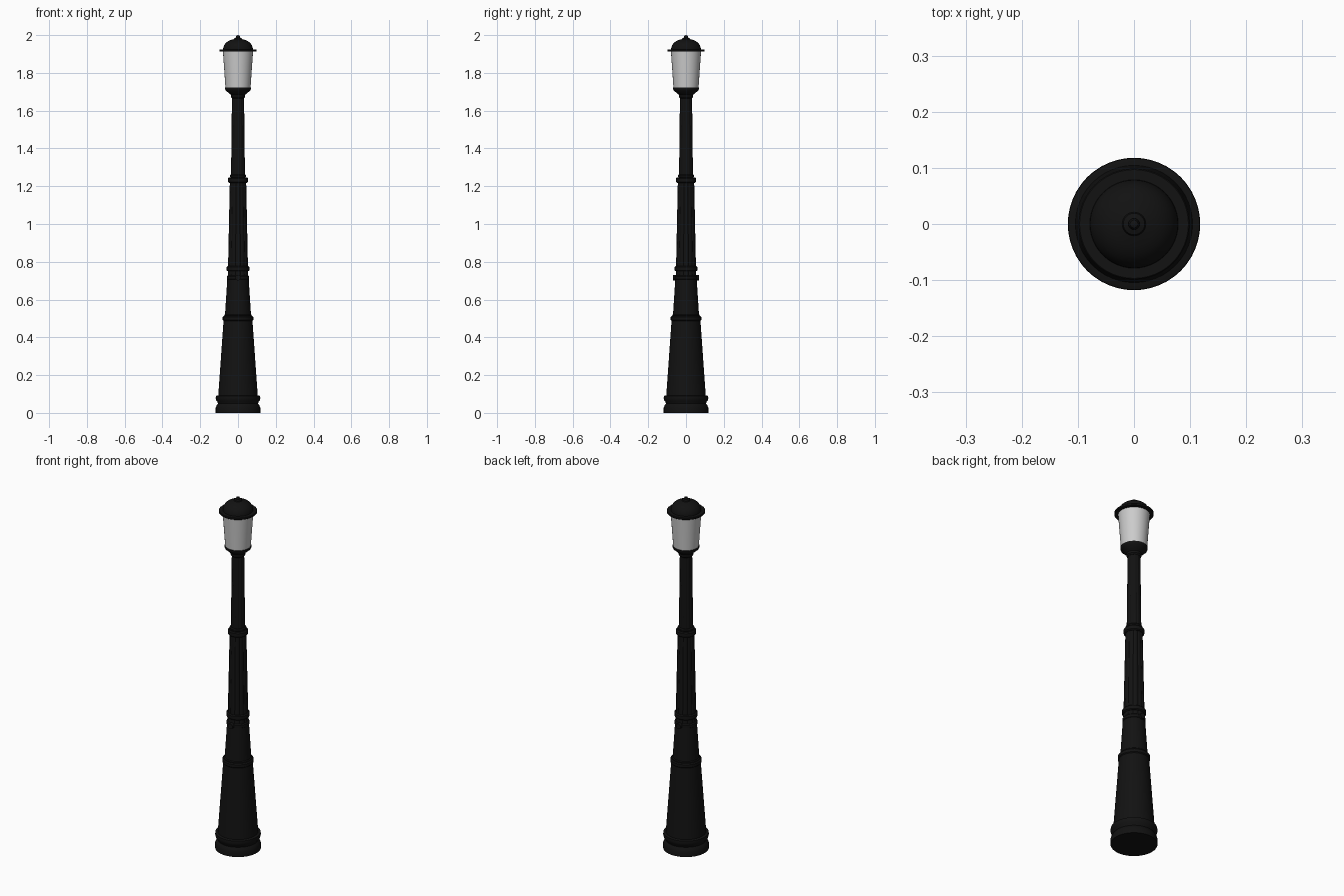
import bpy, bmesh, math

if "Cube" in bpy.data.objects:
    bpy.data.objects.remove(bpy.data.objects["Cube"])

SEG = 48


def material(name, color):
    m = bpy.data.materials.new(name)
    m.diffuse_color = color
    m.use_nodes = True
    m.node_tree.nodes["Principled BSDF"].inputs["Base Color"].default_value = m.diffuse_color
    return m


black = material("black_iron", (0.006, 0.006, 0.006, 1))
white = material("frosted_glass", (0.8, 0.8, 0.8, 1))


def finish(name, bm, mat, smooth=True):
    bmesh.ops.recalc_face_normals(bm, faces=bm.faces)
    me = bpy.data.meshes.new(name)
    bm.to_mesh(me)
    bm.free()
    me.materials.append(mat)
    ob = bpy.data.objects.new(name, me)
    bpy.context.collection.objects.link(ob)
    if smooth:
        bpy.ops.object.select_all(action='DESELECT')
        ob.select_set(True)
        bpy.context.view_layer.objects.active = ob
        bpy.ops.object.shade_smooth_by_angle(angle=math.radians(35))
    return ob


def turned(name, profile, mat=black, seg=SEG, flute=0.0):
    """Closed round part from (radius, z) points; flute sinks every other pair of edges."""
    bm = bmesh.new()
    rings = []
    for r, z in profile:
        ring = []
        for i in range(seg):
            a = 2 * math.pi * i / seg
            rr = r - (flute if i % 4 == 2 else 0)
            ring.append(bm.verts.new((rr * math.cos(a), rr * math.sin(a), z)))
        rings.append(ring)
    for lo, hi in zip(rings, rings[1:]):
        for i in range(seg):
            j = (i + 1) % seg
            bm.faces.new((lo[i], lo[j], hi[j], hi[i]))
    bm.faces.new(rings[0][::-1])
    bm.faces.new(rings[-1])
    return finish(name, bm, mat)


# Foot with plinth, waist and upper moulding
turned("foot", [(0.118, 0), (0.118, 0.028), (0.113, 0.04), (0.106, 0.05),
                (0.109, 0.058), (0.115, 0.066), (0.118, 0.078), (0.117, 0.09),
                (0.106, 0.093)])

# Tapering post sections
turned("lower_post", [(0.105, 0.085), (0.076, 0.495)])
turned("middle_post", [(0.070, 0.50), (0.056, 0.72)])
turned("fluted_shaft", [(0.054, 0.71), (0.043, 1.235)], flute=0.003)
turned("upper_shaft", [(0.037, 1.24), (0.032, 1.68)], flute=0.002)

# Rings between the sections
for name, r, z0, z1 in (("lower_ring", 0.081, 0.487, 0.513),
                        ("lower_ring_lip", 0.073, 0.51, 0.522),
                        ("middle_ring", 0.059, 0.703, 0.728),
                        ("middle_ring_upper", 0.060, 0.750, 0.778),
                        ("shaft_ring", 0.052, 1.218, 1.247),
                        ("shaft_ring_lip", 0.043, 1.245, 1.263)):
    b = 0.005
    turned(name, [(r - b, z0), (r, z0 + b), (r, z1 - b), (r - b, z1)])

# Small bolts on the front and back of the post
for name, y in (("front_bolt", -0.058), ("back_bolt", 0.058)):
    bm = bmesh.new()
    bmesh.ops.create_cone(bm, cap_ends=True, segments=20, radius1=0.015,
                          radius2=0.015, depth=0.024)
    ob = finish(name, bm, black)
    ob.rotation_euler.x = math.pi / 2
    ob.location = (0, y, 0.716)

# Lantern cup, glass and roof
turned("lantern_cup", [(0.032, 1.665), (0.038, 1.672), (0.038, 1.684),
                       (0.048, 1.692), (0.066, 1.708), (0.069, 1.714),
                       (0.069, 1.722), (0.064, 1.724)])
turned("lantern_glass", [(0.066, 1.718), (0.080, 1.916)], white)
turned("lantern_brim", [(0.097, 1.912), (0.099, 1.914), (0.099, 1.922), (0.097, 1.924)])
turned("lantern_roof", [(0.079, 1.92), (0.078, 1.932), (0.074, 1.945),
                        (0.066, 1.957), (0.054, 1.967), (0.039, 1.974),
                        (0.021, 1.979), (0.019, 1.984), (0.010, 1.987),
                        (0.010, 1.993), (0.007, 1.998), (0.002, 2.0)])
